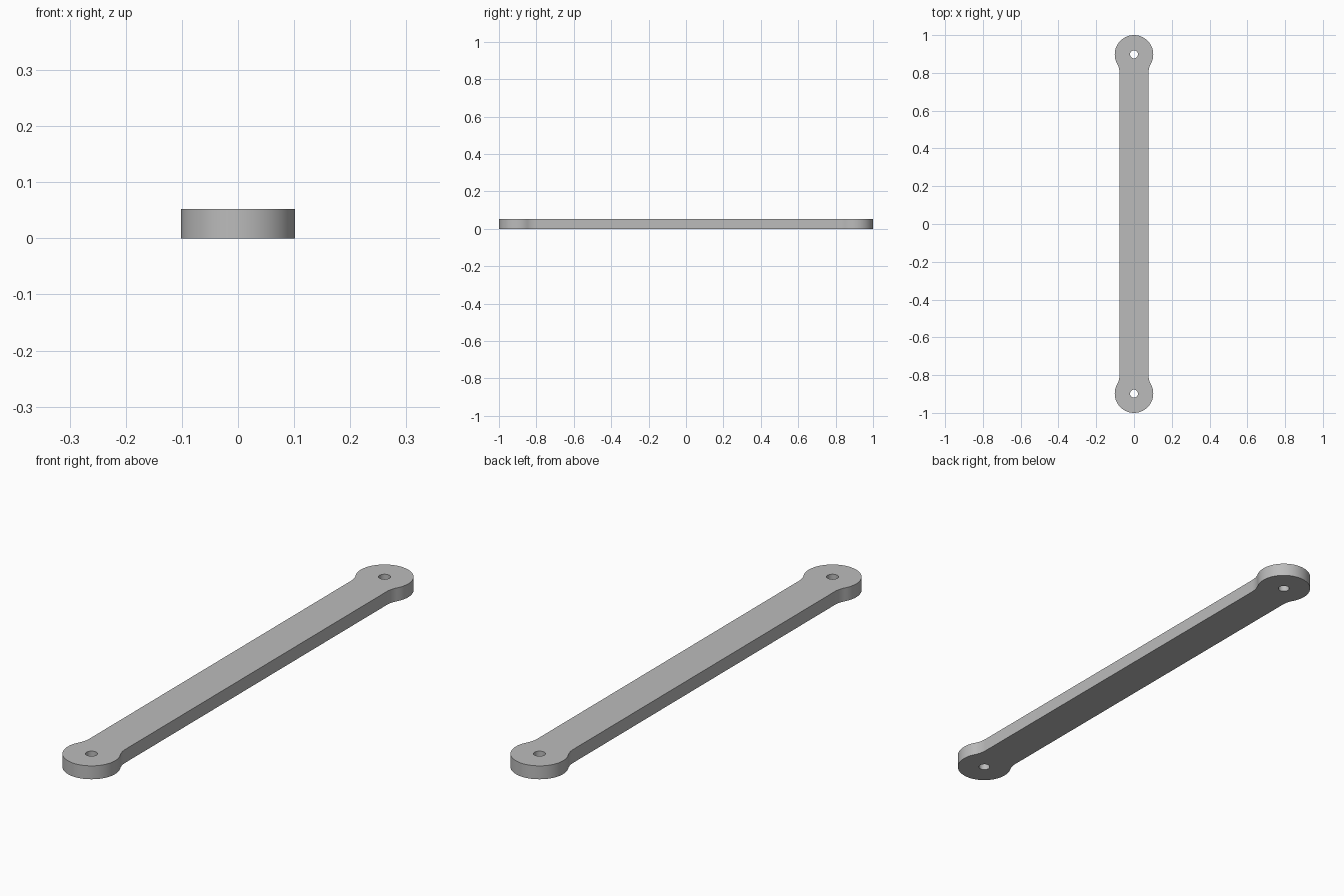
import bpy
import bmesh
from math import sin, cos, pi, atan2, sqrt

default = bpy.data.objects.get("Cube")
if default:
    bpy.data.objects.remove(default)

THICK = 0.052      # plate thickness
EYE_R = 0.102      # rounded end radius
EYE_Y = 1 - EYE_R  # rounded end centre
HALF_W = 0.077     # half width of the bar
FILLET = 0.102     # blend between bar and rounded end
HOLE_R = 0.021

grey = bpy.data.materials.new("plain grey")
grey.use_nodes = True
grey.diffuse_color = (0.5, 0.5, 0.5, 1)
grey.node_tree.nodes["Principled BSDF"].inputs["Base Color"].default_value = (0.5, 0.5, 0.5, 1)


def arc(cx, cy, r, a0, a1, n):
    """Points along an arc, both ends included."""
    return [(cx + r * cos(a0 + (a1 - a0) * i / n),
             cy + r * sin(a0 + (a1 - a0) * i / n)) for i in range(n + 1)]


def prism(name, outline, z0, z1):
    """Closed outline extruded between two heights."""
    bm = bmesh.new()
    base = bm.faces.new([bm.verts.new((x, y, z0)) for x, y in outline])
    out = bmesh.ops.extrude_face_region(bm, geom=[base])
    verts = [v for v in out["geom"] if isinstance(v, bmesh.types.BMVert)]
    bmesh.ops.translate(bm, verts=verts, vec=(0, 0, z1 - z0))
    bmesh.ops.recalc_face_normals(bm, faces=bm.faces)
    mesh = bpy.data.meshes.new(name)
    bm.to_mesh(mesh)
    bm.free()
    mesh.materials.append(grey)
    obj = bpy.data.objects.new(name, mesh)
    bpy.context.collection.objects.link(obj)
    return obj


# Outline: fillet, rounded end, fillet, then the same turned half round
fx = HALF_W + FILLET
drop = sqrt((EYE_R + FILLET) ** 2 - fx ** 2)
tilt = atan2(drop, fx)
end = arc(fx, EYE_Y - drop, FILLET, pi, pi - tilt, 10)
end += arc(0, EYE_Y, EYE_R, -tilt, pi + tilt, 56)[1:]
end += arc(-fx, EYE_Y - drop, FILLET, tilt, 0, 10)[1:]
link_bar = prism("link_bar", end + [(-x, -y) for x, y in end], 0, THICK)

# Pin holes through both ends
for side in (-1, 1):
    circle = arc(0, side * EYE_Y, HOLE_R, 0, 2 * pi, 32)[:-1]
    cutter = prism("hole_cutter", circle, -THICK, 2 * THICK)
    cutter.hide_render = True
    cut = link_bar.modifiers.new("pin_hole", "BOOLEAN")
    cut.operation = "DIFFERENCE"
    cut.solver = "EXACT"
    cut.object = cutter
    bpy.context.view_layer.objects.active = link_bar
    bpy.ops.object.modifier_apply(modifier=cut.name)
    bpy.data.objects.remove(cutter)

# Smooth the curved walls, keep the rims sharp
bpy.ops.object.select_all(action="DESELECT")
link_bar.select_set(True)
bpy.context.view_layer.objects.active = link_bar
bpy.ops.object.shade_smooth_by_angle(angle=pi / 6)
